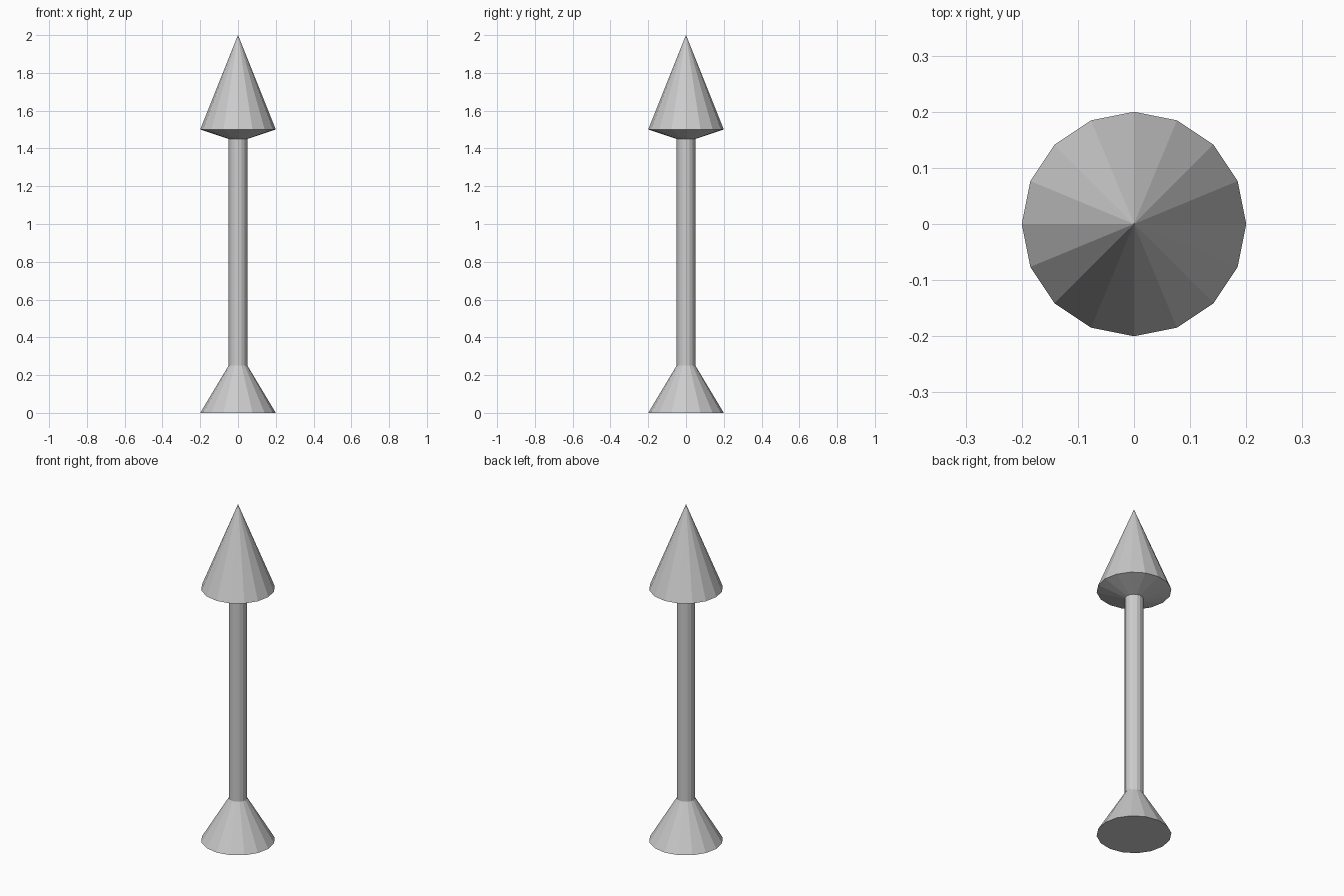
import bpy, bmesh
from math import cos, sin, tau

if "Cube" in bpy.data.objects:
    bpy.data.objects.remove(bpy.data.objects["Cube"])

SIDES = 16


def lathe(name, profile):
    """Revolve (radius, z) points around z; radius 0 closes to a point, open ends stay open."""
    bm = bmesh.new()
    rings = []
    for r, z in profile:
        n = SIDES if r > 0 else 1
        rings.append([bm.verts.new((r * cos(tau * i / SIDES), r * sin(tau * i / SIDES), z))
                      for i in range(n)])
    for a, b in zip(rings, rings[1:]):
        for i in range(SIDES):
            j = (i + 1) % SIDES
            if len(b) == 1:
                bm.faces.new((a[i], a[j], b[0]))
            else:
                bm.faces.new((a[i], a[j], b[j], b[i]))
    # flat bottom cap where the profile stands on the ground
    if profile[0][1] == 0:
        bm.faces.new(rings[0][::-1])
    mesh = bpy.data.meshes.new(name)
    bm.to_mesh(mesh)
    bm.free()
    obj = bpy.data.objects.new(name, mesh)
    bpy.context.collection.objects.link(obj)
    return obj


# Flared foot
lathe("base", [(0.2, 0), (0.05, 0.25)])
# Straight post
lathe("shaft", [(0.05, 0.25), (0.05, 1.45)])
# Pointed tip with sloped underside
lathe("head", [(0.05, 1.45), (0.2, 1.5), (0, 2)])
